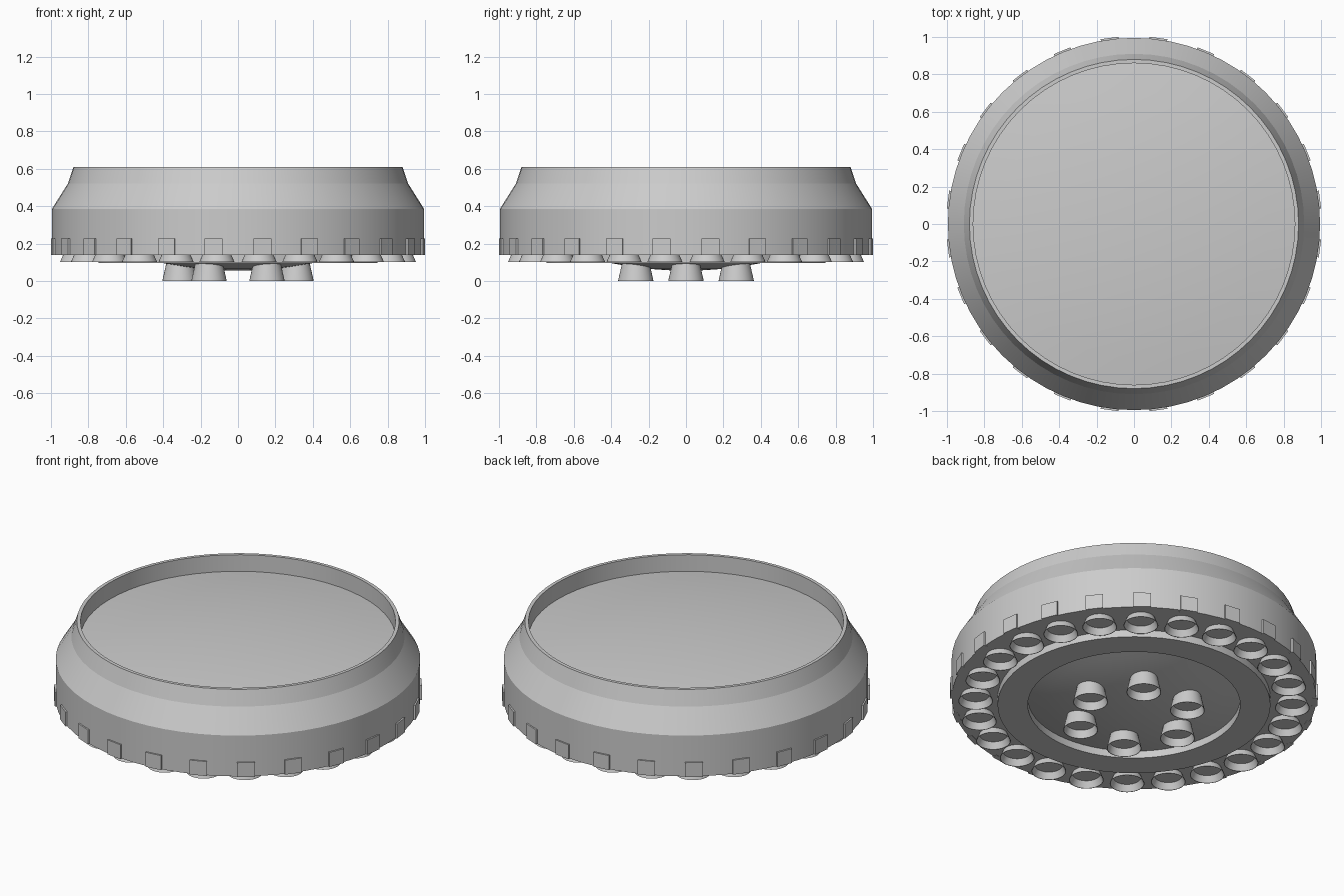
import bpy, bmesh, math
from mathutils import Matrix

cube = bpy.data.objects.get("Cube")
if cube:
    bpy.data.objects.remove(cube, do_unlink=True)


def add_object(name, mesh, matrix=None):
    obj = bpy.data.objects.new(name, mesh)
    bpy.context.collection.objects.link(obj)
    if matrix:
        obj.matrix_world = matrix
    return obj


def lathe(name, profile, segments):
    """Revolve an (r, z) profile that starts and ends on the z axis."""
    bm = bmesh.new()
    verts = [bm.verts.new((r, 0, z)) for r, z in profile]
    edges = [bm.edges.new(pair) for pair in zip(verts, verts[1:])]
    bmesh.ops.spin(bm, geom=verts + edges, cent=(0, 0, 0), axis=(0, 0, 1),
                   angle=math.tau, steps=segments)
    bmesh.ops.remove_doubles(bm, verts=bm.verts, dist=0.0001)
    bmesh.ops.recalc_face_normals(bm, faces=bm.faces)
    mesh = bpy.data.meshes.new(name)
    bm.to_mesh(mesh)
    bm.free()
    mesh.shade_smooth()
    mesh.set_sharp_from_angle(angle=math.radians(16 if segments < 40 else 10))
    return mesh


def dome(radius, edge_z, centre_z, steps=6):
    """Shallow curved profile from the axis out to the rim."""
    return [(radius * i / steps, centre_z + (edge_z - centre_z) * (i / steps) ** 2)
            for i in range(steps + 1)]


def ring(name, mesh, count, radius, phase=0.0):
    """Place copies of a mesh around the z axis, facing outward."""
    for i in range(count):
        turn = Matrix.Rotation(phase + math.tau * i / count, 4, 'Z')
        add_object(f"{name}_{i + 1}", mesh, turn @ Matrix.Translation((radius, 0, 0)))


# Body: domed underside, stepped base, sloped shoulder, raised rim, domed floor
profile = dome(0.58, 0.14, 0.055)
profile += [(0.58, 0.097), (0.745, 0.097), (0.745, 0.14), (0.995, 0.14),
            (0.995, 0.385), (0.91, 0.52), (0.88, 0.61), (0.86, 0.61)]
profile += reversed(dome(0.86, 0.51, 0.57))
add_object("body", lathe("body", profile, 64))

# Hollow studs around the base edge
stud = lathe("edge_stud", [(0, 0.145), (0.075, 0.145), (0.095, 0.1), (0.092, 0.1),
                           (0.075, 0.138), (0, 0.138)], 32)
half_step = math.tau / 48
ring("edge_stud", stud, 24, 0.865, half_step)

# Hollow feet below the centre
foot = lathe("foot", [(0, 0.11), (0.07, 0.11), (0.095, 0), (0.092, 0),
                      (0.08, 0.045), (0, 0.045)], 32)
ring("foot", foot, 6, 0.31)

# Small square tabs on the side wall
bm = bmesh.new()
bmesh.ops.create_cube(bm, size=1, matrix=Matrix.Translation((0, 0, 0.1825))
                      @ Matrix.Diagonal((0.03, 0.096, 0.087, 1)))
tab = bpy.data.meshes.new("side_tab")
bm.to_mesh(tab)
bm.free()
ring("side_tab", tab, 24, 0.988, half_step)
